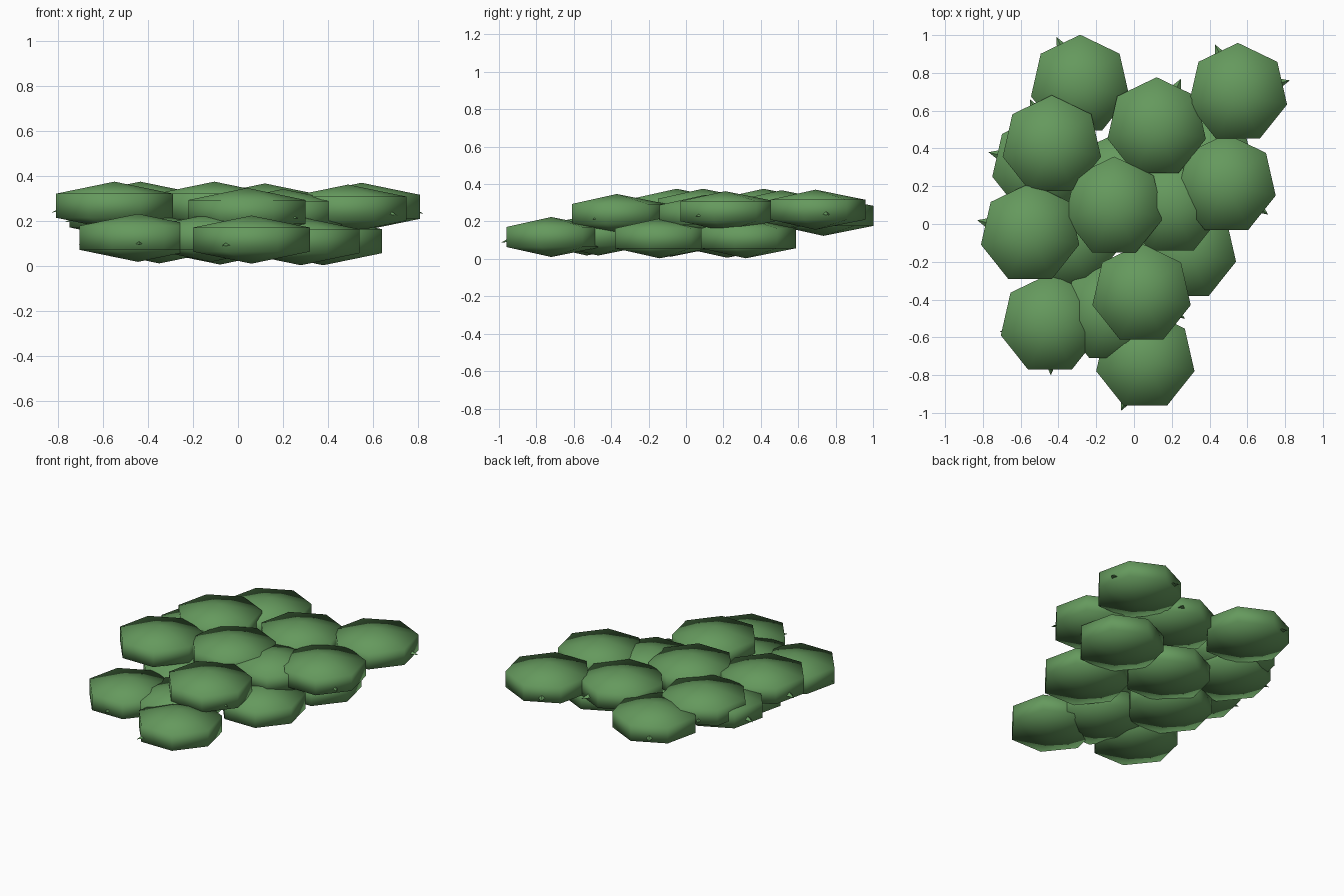
import bpy, bmesh, math
from mathutils import Vector

if "Cube" in bpy.data.objects:
    bpy.data.objects.remove(bpy.data.objects["Cube"])

leaf = bpy.data.materials.new("leaf green")
leaf.diffuse_color = (0.13, 0.32, 0.11, 1)
leaf.use_nodes = True
leaf.node_tree.nodes["Principled BSDF"].inputs["Base Color"].default_value = leaf.diffuse_color

R, H = 0.267, 0.107     # rim radius and half height of a leaf pad


def finish(bm, name, smooth):
    bmesh.ops.recalc_face_normals(bm, faces=bm.faces)
    for f in bm.faces:
        f.smooth = smooth
    me = bpy.data.meshes.new(name)
    bm.to_mesh(me)
    bm.free()
    me.materials.append(leaf)
    ob = bpy.data.objects.new(name, me)
    bpy.context.collection.objects.link(ob)
    return ob


def leaf_pad(name, x, y, z):
    """Flattened seven-sided ball with a point towards the back."""
    bm = bmesh.new()
    top, bottom = bm.verts.new((0, 0, H)), bm.verts.new((0, 0, -H))
    rings = []
    for h in (H / 2, -H / 2):
        rings.append([bm.verts.new((R * math.sin(i * math.tau / 7),
                                    R * math.cos(i * math.tau / 7), h)) for i in range(7)])
    for i in range(7):
        j = (i + 1) % 7
        bm.faces.new((top, rings[0][i], rings[0][j]))
        bm.faces.new((rings[0][i], rings[1][i], rings[1][j], rings[0][j]))
        bm.faces.new((bottom, rings[1][j], rings[1][i]))
    finish(bm, name, True).location = (x, y, z)


def leaf_tip(name, x, y, pads):
    """Thin pointed leaf poking out of the nearest pad."""
    c = Vector(min(pads, key=lambda p: math.hypot(p[0] - x, p[1] - y)))
    tip = Vector((x, y, c.z - 0.03))
    d = (c - tip).normalized()
    side = Vector((-d.y, d.x, 0)) * 0.06
    base = tip + d * 0.13
    bm = bmesh.new()
    v = [bm.verts.new(p) for p in (tip, base + side, base - side, base + Vector((0, 0, 0.05)))]
    for f in ((0, 1, 2), (0, 1, 3), (0, 2, 3), (1, 2, 3)):
        bm.faces.new([v[i] for i in f])
    finish(bm, name, False)


# upper layer of foliage
upper = [(-0.285, 0.735, 0.23), (-0.435, 0.415, 0.268), (0.55, 0.692, 0.263),
         (0.12, 0.51, 0.26), (0.49, 0.21, 0.255), (-0.55, -0.05, 0.268),
         (-0.105, 0.09, 0.268), (0.04, -0.37, 0.24), (0.2, 0.1, 0.235),
         (-0.49, 0.31, 0.225)]
# lower layer of foliage
lower = [(0.06, -0.72, 0.117), (-0.445, -0.53, 0.125), (0.28, -0.14, 0.11),
         (0.38, 0.32, 0.11), (-0.35, -0.085, 0.118), (-0.08, 0.22, 0.113),
         (-0.12, -0.47, 0.125)]
for label, layer in (("upper", upper), ("lower", lower)):
    for n, p in enumerate(layer):
        leaf_pad(f"{label}_leaf_pad_{n + 1}", *p)

# stray leaf tips round the rims
tips = [(-0.07, -0.99), (0.825, 0.76), (0.43, 0.95), (-0.41, 0.99), (-0.77, 0.38),
        (-0.83, 0.02), (-0.71, -0.57), (-0.44, -0.8), (0.25, 0.77), (0.71, 0.05),
        (0.31, -0.31), (-0.55, 0.66), (0.27, -0.5)]
for n, t in enumerate(tips):
    leaf_tip(f"leaf_tip_{n + 1}", *t, upper + lower)
